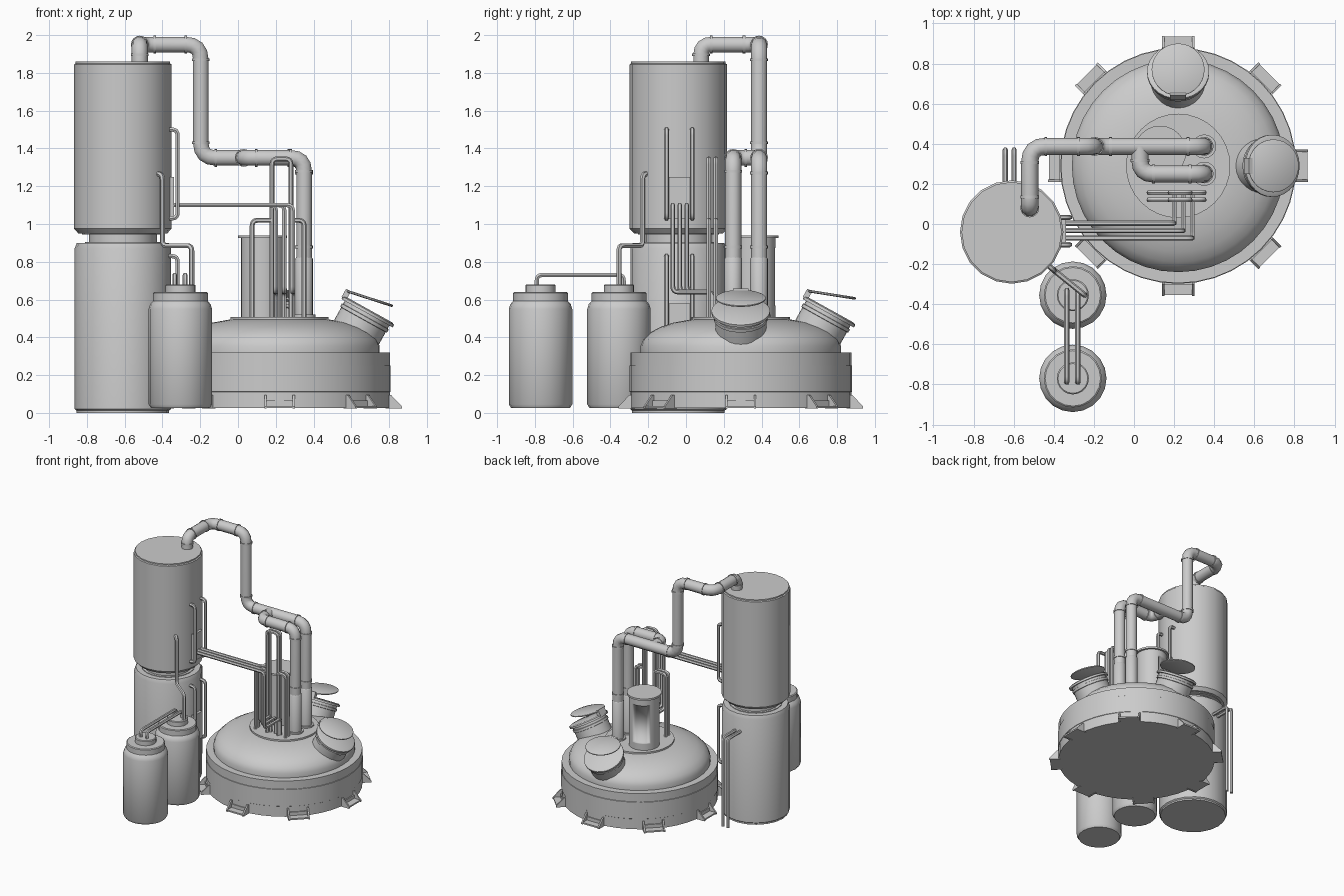
import bpy, bmesh, math
from mathutils import Vector, Matrix

cube = bpy.data.objects.get("Cube")
if cube:
    bpy.data.objects.remove(cube, do_unlink=True)

steel = bpy.data.materials.new("grey_steel")
steel.use_nodes = True
steel.diffuse_color = (0.6, 0.6, 0.6, 1)
steel.node_tree.nodes["Principled BSDF"].inputs["Base Color"].default_value = (0.6, 0.6, 0.6, 1)


def activate(ob):
    bpy.ops.object.select_all(action='DESELECT')
    ob.select_set(True)
    bpy.context.view_layer.objects.active = ob


def finish(name, bm, matrix=Matrix(), smooth=True):
    bmesh.ops.recalc_face_normals(bm, faces=bm.faces)
    me = bpy.data.meshes.new(name)
    bm.to_mesh(me)
    bm.free()
    me.transform(matrix)
    me.materials.append(steel)
    ob = bpy.data.objects.new(name, me)
    bpy.context.collection.objects.link(ob)
    if smooth:
        activate(ob)
        bpy.ops.object.shade_smooth_by_angle(angle=math.radians(35))
    return ob


def lathe(name, profile, matrix, sides=32):
    """Closed solid turned about z from (radius, height) pairs."""
    bm = bmesh.new()
    rings = []
    for r, z in profile:
        rings.append([bm.verts.new((r * math.cos(a), r * math.sin(a), z))
                      for a in (math.tau * i / sides for i in range(sides))])
    for low, high in zip(rings, rings[1:]):
        for i in range(sides):
            j = (i + 1) % sides
            bm.faces.new((low[i], low[j], high[j], high[i]))
    bm.faces.new(rings[0][::-1])
    bm.faces.new(rings[-1])
    return finish(name, bm, matrix)


def at(x, y, z=0):
    return Matrix.Translation((x, y, z))


def box(name, size, matrix):
    bm = bmesh.new()
    bmesh.ops.create_cube(bm, size=1, matrix=Matrix.Diagonal((*size, 1)))
    return finish(name, bm, matrix, smooth=False)


def pipe(name, points, radius, bend, steps=4, collars=False):
    """Round pipe along straight runs with curved elbows."""
    pts = [Vector(p) for p in points]
    path = [pts[0]]
    ends = []
    for a, b, c in zip(pts, pts[1:], pts[2:]):
        d = min(bend, (b - a).length * 0.49, (c - b).length * 0.49)
        p, q = b + (a - b).normalized() * d, b + (c - b).normalized() * d
        ends += [(p, b - a), (q, c - b)]
        for k in range(steps + 1):
            t = k / steps
            path.append(p * (1 - t) ** 2 + b * 2 * t * (1 - t) + q * t * t)
    path.append(pts[-1])
    cu = bpy.data.curves.new(name, 'CURVE')
    cu.dimensions = '3D'
    cu.bevel_depth = radius
    cu.bevel_resolution = 3 if collars else 1
    cu.use_fill_caps = True
    sp = cu.splines.new('POLY')
    sp.points.add(len(path) - 1)
    for s, p in zip(sp.points, path):
        s.co = (*p, 1)
    ob = bpy.data.objects.new(name, cu)
    bpy.context.collection.objects.link(ob)
    activate(ob)
    bpy.ops.object.convert(target='MESH')
    ob = bpy.context.object
    ob.data.materials.clear()
    ob.data.materials.append(steel)
    bpy.ops.object.shade_smooth_by_angle(angle=math.radians(50))
    if collars:
        for p, d in ends:
            m = Matrix.Translation(p) @ d.to_track_quat('Z', 'Y').to_matrix().to_4x4()
            lathe(name + "_collar", [(radius + .004, -.007), (radius + .004, .007)], m, 16)


# Tall column: two drums joined by a neck
COL = at(-.61, -.04)
lathe("column_lower_drum", [(.245, 0), (.245, .012), (.255, .02), (.255, .87), (.243, .9)], COL, 20)
lathe("column_neck", [(.2, .9), (.2, .905), (.18, .905), (.18, .945), (.215, .945), (.215, .955)], COL, 20)
lathe("column_upper_drum", [(.235, .95), (.258, .975), (.258, 1.845), (.25, 1.85), (.25, 1.86)], COL, 20)

# Wide vessel with stepped band and dome
VES = at(.22, .29)
lathe("vessel_base", [(.585, .025), (.585, .11), (.588, .112), (.588, .25), (.585, .252), (.585, .32)], VES, 40)
lathe("vessel_dome", [(.53, .31), (.53, .355), (.515, .39), (.48, .425), (.43, .453),
                      (.36, .477), (.26, .495)], VES, 40)
lathe("dome_plate", [(.26, .48), (.26, .508)], VES, 32)

# Anchor lugs with triangular gussets
for i in range(8):
    turn = VES @ Matrix.Rotation(i * math.pi / 4, 4, 'Z')
    box("lug_foot", (.09, .15, .012), turn @ at(.6, 0, .031))
    box("lug_back", (.012, .15, .04), turn @ at(.585, 0, .045))
    for side in (-1, 1):
        bm = bmesh.new()
        tri = [bm.verts.new((x, side * .075 - .006, z)) for x, z in
               ((.56, .022), (.648, .022), (.648, .034), (.59, .095), (.56, .095))]
        face = bm.faces.new(tri)
        out = bmesh.ops.extrude_face_region(bm, geom=[face])
        bmesh.ops.translate(bm, vec=(0, .012, 0),
                            verts=[v for v in out["geom"] if isinstance(v, bmesh.types.BMVert)])
        finish("lug_gusset", bm, turn, smooth=False)

# Tilted manways with lids standing ajar
for angle, lid_tilt in ((0, 18), (90, 9)):
    turn = VES @ Matrix.Rotation(math.radians(angle), 4, 'Z') @ at(.473, 0, .545)
    axis = turn @ Matrix.Rotation(math.radians(29), 4, 'Y')
    lathe("manway_neck", [(.135, -.22), (.135, -.06), (.142, -.058), (.142, -.04), (.135, -.038), (.135, 0)], axis, 28)
    lathe("manway_flange", [(.155, -.02), (.155, -.005), (.14, .002)], axis, 28)
    hinge = turn @ at(-.12, 0, .1) @ Matrix.Rotation(math.radians(lid_tilt), 4, 'Y')
    lathe("manway_lid", [(.125, -.006), (.132, -.002), (.132, .004), (.125, .008)], hinge @ at(.128, 0), 28)
    box("manway_hinge", (.03, .08, .05), axis @ at(-.145, 0, .015))

# Round housing with a recessed rear panel
housing = lathe("housing", [(.115, .5), (.115, .56), (.115, .88), (.115, .925),
                            (.13, .925), (.13, .94)], at(.13, .36), 24)
bm = bmesh.new()
bm.from_mesh(housing.data)
rear = Vector((-.3, 1, 0)).normalized()
panel = [f for f in bm.faces if f.normal.dot(rear) > .8
         and .6 < f.calc_center_median().z < .85]
bmesh.ops.inset_region(bm, faces=panel, thickness=.008, depth=0)
bmesh.ops.inset_region(bm, faces=panel, thickness=.002, depth=-.015)
bm.to_mesh(housing.data)
bm.free()

# Main vapour pipes with sleeves
pipe("main_pipe", [(-.52, .08, 1.84), (-.52, .08, 1.95), (-.52, .387, 1.95), (-.197, .387, 1.95),
                   (-.197, .387, 1.35), (.35, .387, 1.35), (.35, .387, .5)], .043, .08, collars=True)
pipe("branch_pipe", [(.03, .387, 1.35), (.03, .25, 1.35), (.35, .25, 1.35), (.35, .25, .5)],
     .043, .07, collars=True)
for y in (.25, .387):
    lathe("pipe_sleeve", [(.047, .5), (.047, .815), (.04, .825)], at(.35, y), 16)
    lathe("sleeve_ring", [(.047, .87), (.047, .885)], at(.35, y), 16)
    lathe("sleeve_foot", [(.06, .5), (.06, .52)], at(.35, y), 16)

# Thin feed lines from the column to the dome
for x, y in ((.29, -.07), (.245, -.033), (.2, .004)):
    pipe("feed_line", [(-.36, y, 1.1), (x, y, 1.1), (x, y, .64), (x, .14, .64), (x, .14, .5)], .013, .03)

# Double loop lines rising above the dome
for y in (.12, .157):
    pipe("loop_line", [(.18, y, .5), (.18, y, 1.345), (.28, y, 1.345), (.28, y, .5)], .013, .03)
    pipe("left_branch_line", [(.075, y, .5), (.075, y, 1.02), (.18, y, 1.02)], .013, .03)
    pipe("right_branch_line", [(.35, y, .5), (.35, y, 1.02), (.28, y, 1.02)], .013, .03)

# Level gauges on the side of the column
for low, high in ((1.03, 1.5), (.36, .83)):
    for y in (-.103, .033):
        pipe("gauge_line", [(-.4, y, high), (-.32, y, high), (-.32, y, low), (-.4, y, low)], .013, .03)
    box("gauge_box", (.04, .11, .22), at(-.36, -.035, low + .11))

# Drain lines behind the column
for x in (-.642, -.598):
    pipe("drain_line", [(x, .18, .76), (x, .37, .76), (x, .37, .03)], .013, .03)

# Two small receiver tanks and their lines
for y in (-.355, -.77):
    lathe("receiver_tank", [(.155, .025), (.168, .045), (.168, .55), (.16, .575), (.145, .592),
                            (.145, .635), (.138, .64), (.08, .64), (.08, .675), (.074, .68)],
          at(-.305, y), 20)
for x in (-.335, -.28):
    pipe("receiver_link", [(x, -.33, .66), (x, -.33, .73), (x, -.79, .73), (x, -.79, .66)], .013, .03)
pipe("receiver_feed", [(-.46, -.18, 1.265), (-.4, -.23, 1.265), (-.4, -.23, .885),
                       (-.245, -.355, .885), (-.245, -.355, .66)], .014, .03)
